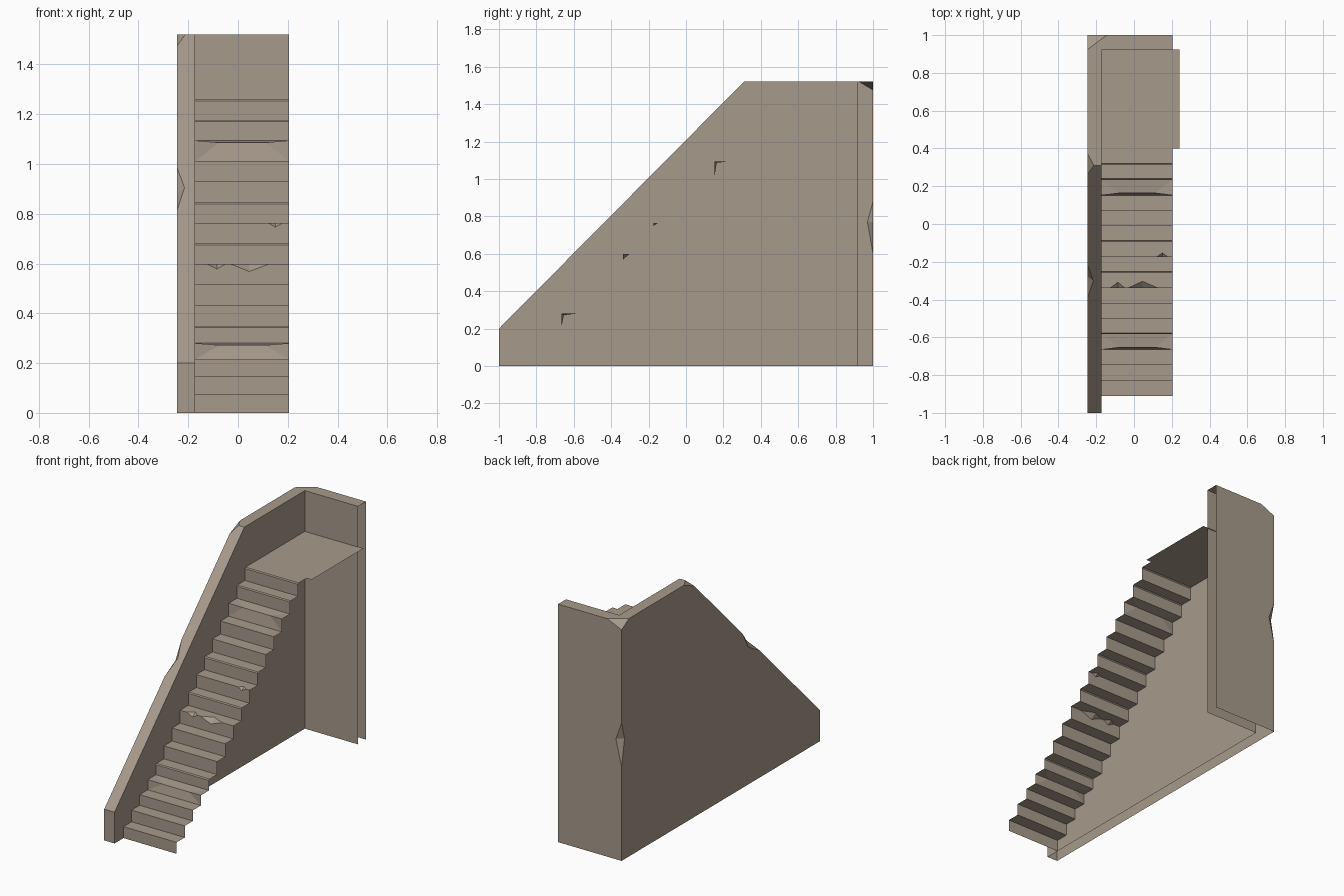
import bpy
from mathutils import Vector

if "Cube" in bpy.data.objects:
    bpy.data.objects.remove(bpy.data.objects["Cube"])

stone = bpy.data.materials.new("warm_stone")
stone.diffuse_color = (0.39, 0.323, 0.26, 1)
stone.use_nodes = True
stone.node_tree.nodes["Principled BSDF"].inputs["Base Color"].default_value = stone.diffuse_color

XL, XI, XR = -0.245, -0.172, 0.204       # outer wall, inner wall, open right side
YI, TOP = 0.92, 1.52                     # inner back wall, wall height


class Shell:
    """Collects flat faces, each turned towards a hint direction."""
    def __init__(self, name):
        self.name, self.verts, self.faces, self.index = name, [], [], {}

    def face(self, pts, hint):
        pts = [Vector(p) for p in pts]
        n = Vector((0, 0, 0))
        for a, b in zip(pts, pts[1:] + pts[:1]):
            n += a.cross(b)
        if n.dot(Vector(hint)) < 0:
            pts.reverse()
        ids = []
        for p in pts:
            k = tuple(round(c, 5) for c in p)
            if k not in self.index:
                self.index[k] = len(self.verts)
                self.verts.append(k)
            ids.append(self.index[k])
        self.faces.append(ids)

    def build(self):
        me = bpy.data.meshes.new(self.name)
        me.from_pydata(self.verts, [], self.faces)
        me.materials.append(stone)
        me.update()
        ob = bpy.data.objects.new(self.name, me)
        bpy.context.collection.objects.link(ob)


def slope(y):
    """Height of the sloping wall top."""
    return 0.2 + (y + 1) * (TOP - 0.2) / 1.31


LEFT, RIGHT, FRONT, BACK, UP = (-1, 0, 0), (1, 0, 0), (0, -1, 0), (0, 1, 0), (0, 0, 1)

# --- L-shaped wall, open below and at its right end, with chipped edges ---
w = Shell("wall")
# chip on the sloping edge
s1, s2 = (XL, -0.39, slope(-0.39)), (XL, -0.22, slope(-0.22))
s_top, s_side = (-0.215, -0.3, slope(-0.3)), (XL, -0.28, 0.875)
# chip where the slope meets the flat top
k1, k2, k_top = (XL, 0.265, slope(0.265)), (XL, 0.37, TOP), (-0.212, 0.31, TOP)
# chip at the back top corner
c1, c2, c3 = (XL, 0.925, TOP), (-0.145, 1, TOP), (XL, 1, 1.475)
# chip on the vertical back corner
v1, v2 = (XL, 1, 0.88), (XL, 1, 0.6)
v_side, v_back = (XL, 0.97, 0.77), (-0.205, 1, 0.77)

w.face([(XL, -1, 0), (XL, -1, 0.2), s1, s_side, s2, k1, k2, c1, c3, v1, v_side, v2,
        (XL, 1, 0)], LEFT)
w.face([(XL, 1, 0), v2, v_back, v1, c3, c2, (XR, 1, TOP), (XR, 1, 0)], BACK)
w.face([(XI, -1, 0), (XI, -1, 0.2), (XI, 0.31, TOP), (XI, YI, TOP), (XI, YI, 0)], RIGHT)
w.face([(XI, YI, 0), (XI, YI, TOP), (XR, YI, TOP), (XR, YI, 0)], FRONT)
w.face([(XL, -1, 0), (XL, -1, 0.2), (XI, -1, 0.2), (XI, -1, 0)], FRONT)
w.face([(XL, -1, 0.2), s1, s_top, s2, k1, k_top, (XI, 0.31, TOP), (XI, -1, 0.2)], UP)
w.face([k_top, k2, c1, c2, (XR, 1, TOP), (XR, YI, TOP), (XI, YI, TOP), (XI, 0.31, TOP)], UP)
for tri, hint in (([s1, s_side, s_top], (-1, 0, 1)), ([s2, s_side, s_top], (-1, 0, 1)),
                  ([k1, k2, k_top], (-1, 0, 1)), ([c1, c2, c3], (-1, 1, 1)),
                  ([v1, v_side, v_back], (-1, 1, 0)), ([v2, v_side, v_back], (-1, 1, 0))):
    w.face(tri, hint)
w.build()

# --- Stairs: a thin folded sheet of sixteen risers and treads ---
st = Shell("stairs")
levels = [0, 0.073, 0.147, 0.215, 0.28, 0.35] + [0.35 + 0.0827 * i for i in range(1, 12)]
chips = {8: [(-0.125, -0.05, -0.085, 0.02, 0.03), (-0.03, 0.125, 0.045, 0.03, 0.035)],
         10: [(0.12, 0.18, 0.15, 0.017, 0.022)]}     # x0, x1, apex x, drop, depth
worn, bevelled = (4, 14), (5, 9, 11, 15, 16)
RUN = 0.0817
for i in range(1, 17):
    y, z0, z1 = -0.91 + RUN * (i - 1), levels[i - 1], levels[i]
    yb = y + RUN if i < 16 else 0.4
    low = [(XR, y, z0), (XI, y, z0)]
    rear = [(XR, yb, z1), (XI, yb, z1)]
    if i in worn:
        # nosing worn inwards in the middle
        edge = [(XI, y, z1), (-0.075, y + 0.012, z1 - 0.008),
                (0.11, y + 0.012, z1 - 0.008), (XR, y, z1)]
        for (r, l), hint in ((low, FRONT), (rear, UP)):
            st.face([edge[0], edge[1], l], hint)
            st.face([edge[1], edge[2], r, l], hint)
            st.face([edge[2], edge[3], r], hint)
        continue
    b = 0.006 if i in bevelled else 0
    front, top = [(XI, y, z1 - b)], [(XI, y + b, z1)]
    for x0, x1, xa, drop, depth in chips.get(i, []):
        a, c = (x0, y, z1), (x1, y, z1)
        f, t = (xa, y, z1 - drop), (xa, y + depth, z1)
        front += [a, f, c]
        top += [a, t, c]
        st.face([a, f, t], (0, -1, 1))
        st.face([c, f, t], (0, -1, 1))
    front.append((XR, y, z1 - b))
    top.append((XR, y + b, z1))
    st.face(front + low, FRONT)
    st.face(top + rear, UP)
    if b:
        st.face([front[0], front[-1], top[-1], top[0]], (0, -1, 1))
st.build()

# --- Landing sheet, a little wider than the stairs ---
ld = Shell("landing")
z = levels[16]
ld.face([(XI, 0.4, z), (0.24, 0.4, z), (0.24, 0.925, z), (XI, 0.925, z)], UP)
ld.build()
